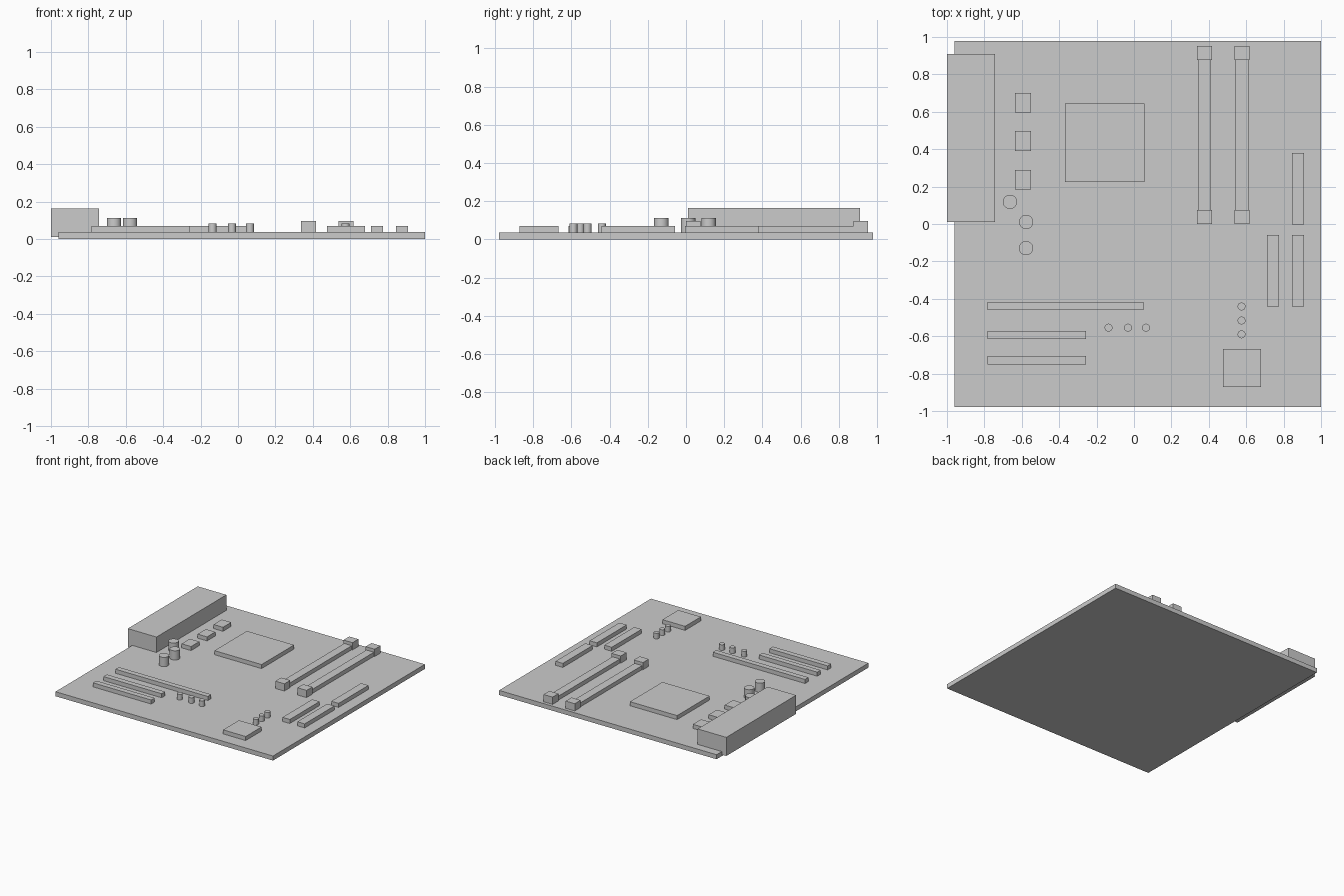
import bpy

if "Cube" in bpy.data.objects:
    bpy.data.objects.remove(bpy.data.objects["Cube"])

TOP = 0.037   # top surface of the board
LOW = 0.07    # top of the low components


def box(name, x0, x1, y0, y1, z0=TOP, z1=LOW):
    bpy.ops.mesh.primitive_cube_add(size=1)
    o = bpy.context.object
    o.name = name
    for v in o.data.vertices:
        v.co = (x1 if v.co.x > 0 else x0,
                y1 if v.co.y > 0 else y0,
                z1 if v.co.z > 0 else z0)
    return o


def can(name, x, y, r, z1):
    bpy.ops.mesh.primitive_cylinder_add(vertices=32, radius=r, depth=z1 - TOP,
                                        location=(x, y, (z1 + TOP) / 2))
    bpy.context.object.name = name
    bpy.ops.object.shade_smooth_by_angle()


# Circuit board and the rear port block overhanging its left edge
box("circuit_board", -0.96, 1.0, -0.978, 0.978, 0, TOP)
box("port_block", -1.0, -0.742, 0.01, 0.91, 0.011, 0.163)

# Processor and chipset
box("processor", -0.37, 0.055, 0.225, 0.643)
box("chipset", 0.476, 0.68, -0.872, -0.668)

# Voltage regulator blocks
for i, y in enumerate((0.648, 0.443, 0.237)):
    box(f"regulator_{i + 1}", -0.637, -0.552, y - 0.053, y + 0.053)

# Memory slots with raised end latches
for i, x in enumerate((0.377, 0.577)):
    box(f"memory_slot_{i + 1}", x - 0.034, x + 0.034, 0.075, 0.877)
    for side, y in (("front", 0.0), ("back", 0.877)):
        box(f"memory_latch_{side}_{i + 1}", x - 0.041, x + 0.041, y, y + 0.075, TOP, 0.096)

# Expansion slots
for i, (x1, y) in enumerate(((0.05, -0.438), (-0.257, -0.594), (-0.257, -0.728))):
    box(f"expansion_slot_{i + 1}", -0.782, x1, y - 0.022, y + 0.022)

# Cable connectors near the right edge
for i, (x, y) in enumerate(((0.877, 0.188), (0.877, -0.25), (0.743, -0.25))):
    box(f"cable_connector_{i + 1}", x - 0.033, x + 0.033, y - 0.192, y + 0.192)

# Large capacitors
for i, (x, y) in enumerate(((-0.663, 0.118), (-0.577, 0.011), (-0.577, -0.129))):
    can(f"large_capacitor_{i + 1}", x, y, 0.038, 0.112)

# Small capacitors: one row along x, one along y
small = [(x, -0.554) for x in (-0.136, -0.032, 0.064)]
small += [(0.575, y) for y in (-0.441, -0.516, -0.59)]
for i, (x, y) in enumerate(small):
    can(f"small_capacitor_{i + 1}", x, y, 0.021, 0.083)
